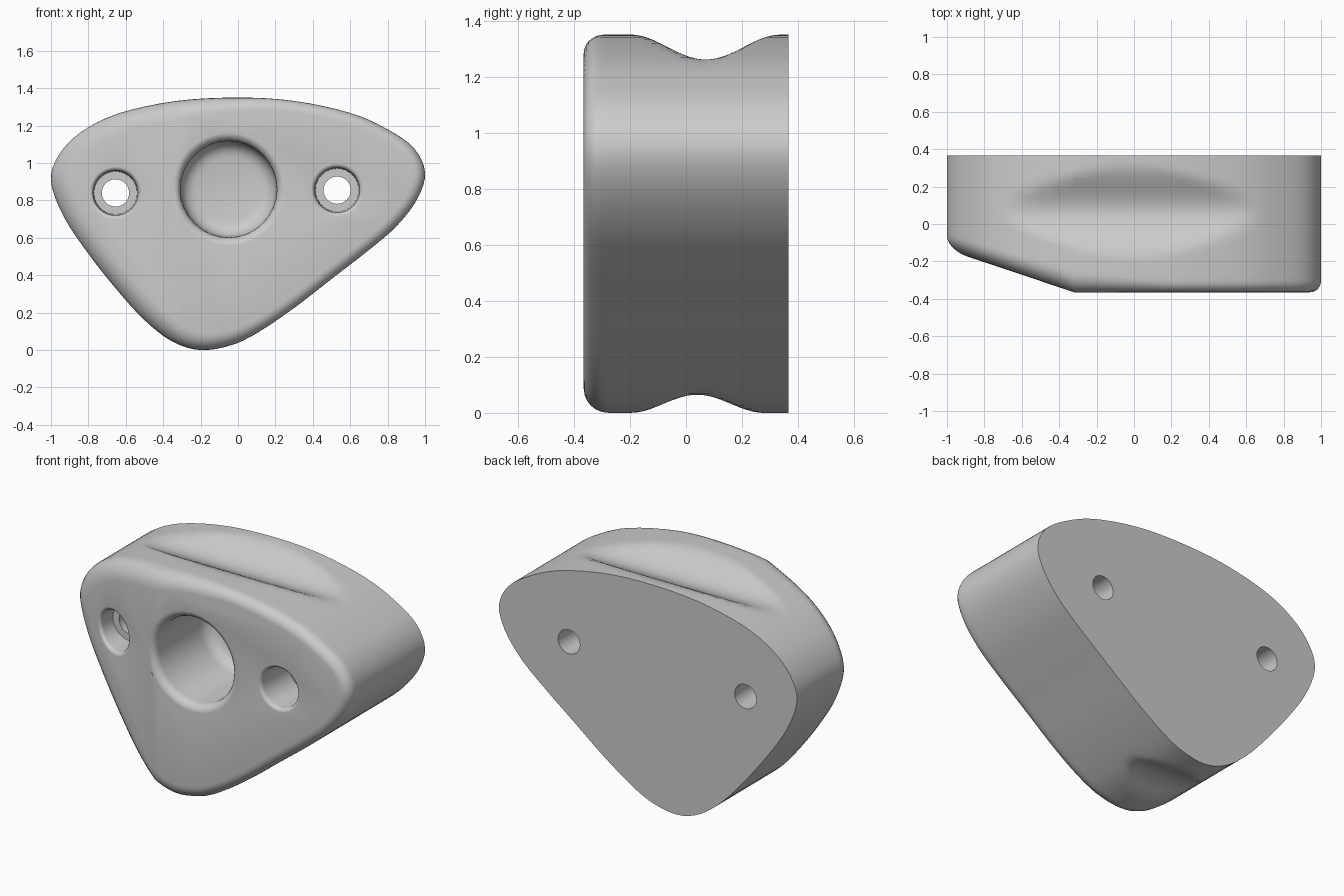
import bpy, bmesh, math
from mathutils import Vector

if "Cube" in bpy.data.objects:
    bpy.data.objects.remove(bpy.data.objects["Cube"])

BACK, FRONT, BEND, SLOPE = 0.365, -0.365, -0.32, 0.335

OUTLINE = [(0, 1.35), (0.3, 1.332), (0.6, 1.268), (0.8, 1.18), (0.94, 1.08), (1, 0.95),
           (0.96, 0.81), (0.85, 0.665), (0.7, 0.535), (0.5, 0.38), (0.3, 0.225), (0.1, 0.09),
           (-0.04, 0.025), (-0.2, 0), (-0.35, 0.045), (-0.5, 0.16), (-0.65, 0.325),
           (-0.8, 0.515), (-0.93, 0.71), (-1, 0.9), (-0.96, 1.04), (-0.84, 1.165),
           (-0.64, 1.265), (-0.33, 1.332)]


def front_y(x):
    """Front face: flat, then sloping back on the left."""
    return FRONT + max(0, BEND - x) * SLOPE


def smooth_loop(pts, n):
    """Closed Catmull-Rom curve through the points."""
    out, k = [], len(pts)
    p = [Vector(q) for q in pts]
    for i in range(k):
        a, b, c, d = (p[(i + j) % k] for j in (-1, 0, 1, 2))
        for s in range(n):
            t = s / n
            out.append(0.5 * (2 * b + (c - a) * t + (2 * a - 5 * b + 4 * c - d) * t * t
                              + (3 * b - a - 3 * c + d) * t ** 3))
    return out


def bump(y, centre, half):
    u = (y - centre) / half
    return math.cos(u * math.pi / 2) ** 2 if abs(u) < 1 else 0


def skin(bm, rings):
    """Bridge rings of coordinates and cap both ends."""
    vs = [[bm.verts.new(c) for c in r] for r in rings]
    for a, b in zip(vs, vs[1:]):
        for i in range(len(a)):
            j = (i + 1) % len(a)
            bm.faces.new((a[i], a[j], b[j], b[i]))
    bm.faces.new(vs[0])
    bm.faces.new(vs[-1])


def finish(bm, name):
    bmesh.ops.recalc_face_normals(bm, faces=bm.faces[:])
    me = bpy.data.meshes.new(name)
    bm.to_mesh(me)
    bm.free()
    ob = bpy.data.objects.new(name, me)
    bpy.context.collection.objects.link(ob)
    return ob


# Body: outline swept from back to front, with a rounded front edge
loop = smooth_loop(OUTLINE, 4)
n = len(loop)
normals, radii = [], []
for i, p in enumerate(loop):
    t = (loop[(i + 1) % n] - loop[i - 1]).normalized()
    normals.append(Vector((t.y, -t.x)))
    radii.append(0.06 + 0.045 * min(1, max(0, 0.2 - p.x) / 0.6))
rings = []
STEPS = 26
for s in range(STEPS + 1):
    f = s / STEPS
    rings.append([(p.x, BACK + f * (FRONT + r - BACK), p.y) for p, r in zip(loop, radii)])
for s in range(1, 7):
    a = s / 6 * math.pi / 2
    ring = []
    for p, m, r in zip(loop, normals, radii):
        q = p + m * r * (1 - math.cos(a))
        ring.append((q.x, FRONT + r * (1 - math.sin(a)), q.y))
    rings.append(ring)
bm = bmesh.new()
skin(bm, rings)
bmesh.ops.bisect_plane(bm, geom=bm.verts[:] + bm.edges[:] + bm.faces[:],
                       plane_co=(BEND, 0, 0), plane_no=(1, 0, 0))

# Slanted left front, then the finger grooves along top and bottom
for v in bm.verts:
    y = BACK - (BACK - v.co.y) * (BACK - front_y(v.co.x)) / (BACK - FRONT)
    v.co.y = y
    v.co.z = min(v.co.z, 1.35 - 0.09 * bump(y, 0.07, 0.27))
    v.co.z = max(v.co.z, 0.065 * bump(y, 0.04, 0.24))
body = finish(bm, "climbing_hold_body")


def cut_hole(name, cx, cz, mouth, radius, deep, sides=32):
    """Round cutter with a flared mouth that follows the front face."""
    prof = [(mouth + radius, -0.1, True)]
    for s in range(6):
        a = s / 5 * math.pi / 2
        prof.append((radius + mouth * (1 - math.sin(a)), mouth * (1 - math.cos(a)) - 0.001, True))
    prof += [(r, y, False) for r, y in deep]
    rs = []
    for r, y, follow in prof:
        ring = []
        for k in range(sides):
            a = 2 * math.pi * k / sides
            x = cx + r * math.cos(a)
            ring.append((x, y + (front_y(x) if follow else 0), cz + r * math.sin(a)))
        rs.append(ring)
    b = bmesh.new()
    skin(b, rs)
    cutter = finish(b, name)
    cutter.hide_render = True
    mod = body.modifiers.new(name, 'BOOLEAN')
    mod.operation, mod.solver, mod.object = 'DIFFERENCE', 'EXACT', cutter
    bpy.context.view_layer.objects.active = body
    bpy.ops.object.modifier_apply(modifier=name)
    bpy.data.objects.remove(cutter)


# Finger pocket with a rounded floor, and two stepped bolt holes
floor = [(0.17 + 0.085 * math.cos(a), 0.07 + 0.085 * math.sin(a))
         for a in (i * math.pi / 10 for i in range(6))]
cut_hole("pocket_cutter", -0.05, 0.86, 0.05, 0.258, floor + [(0.08, 0.165)])
for side, x, z in (("left", -0.655, 0.84), ("right", 0.53, 0.855)):
    cut_hole(side + "_bolt_cutter", x, z, 0.025, 0.12,
             [(0.115, -0.1), (0.073, -0.1), (0.073, 0.5)])

body.select_set(True)
bpy.context.view_layer.objects.active = body
bpy.ops.object.shade_smooth_by_angle(angle=math.radians(30))
